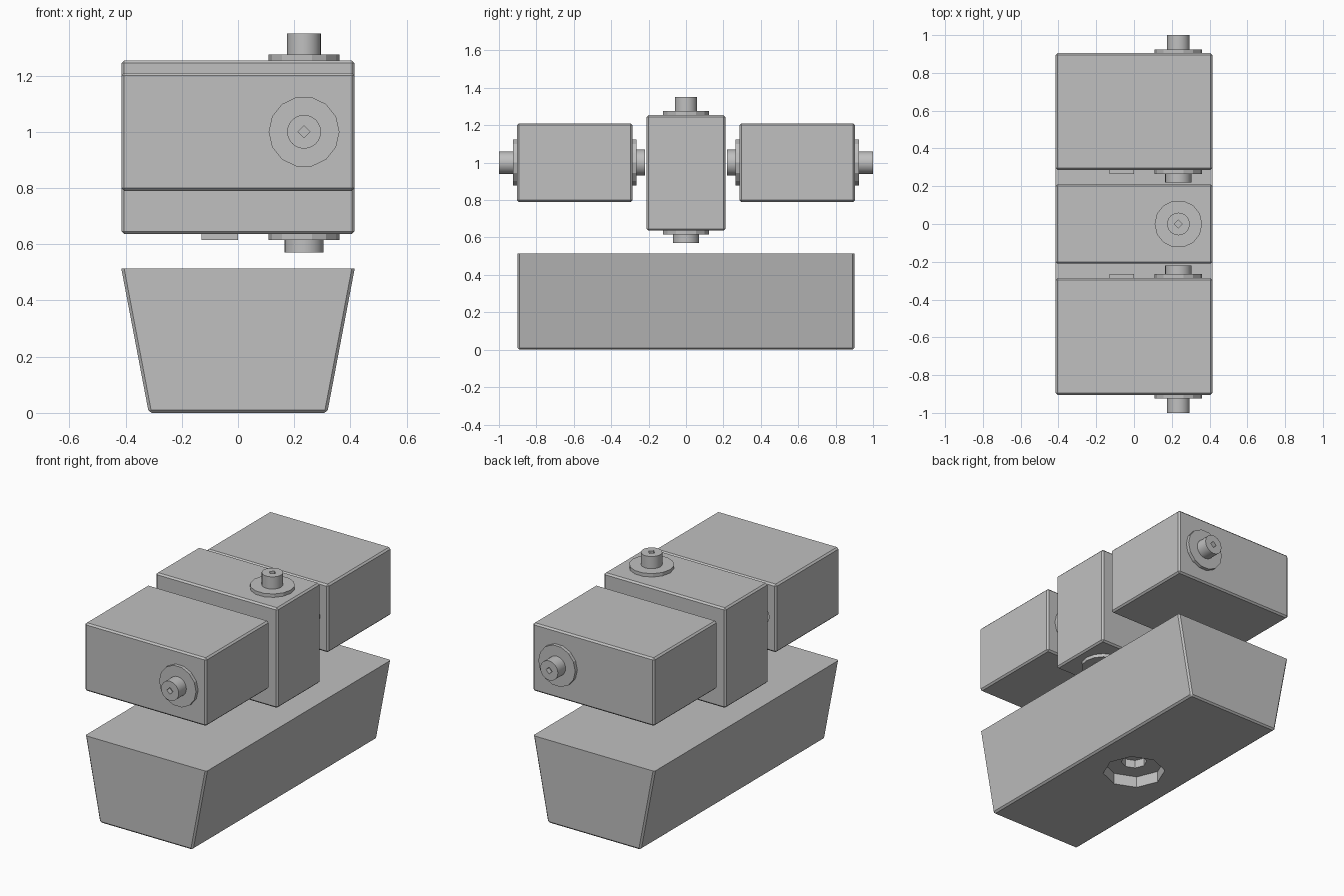
import bpy
import bmesh
from math import pi, radians
from mathutils import Matrix, Vector

cube = bpy.data.objects.get("Cube")
if cube:
    bpy.data.objects.remove(cube, do_unlink=True)

grey = bpy.data.materials.new("silver_grey")
grey.use_nodes = True
color = (0.527, 0.527, 0.527, 1)
grey.diffuse_color = color
grey.node_tree.nodes["Principled BSDF"].inputs["Base Color"].default_value = color

STUD_X = 0.235      # stud offset along the module
SOCKET_X = -0.19    # socket offset along the module
HALF = 0.309        # half length of a module along its stud axis


def make_object(name, bm):
    bmesh.ops.recalc_face_normals(bm, faces=bm.faces)
    mesh = bpy.data.meshes.new(name)
    bm.to_mesh(mesh)
    bm.free()
    mesh.materials.append(grey)
    obj = bpy.data.objects.new(name, mesh)
    bpy.context.collection.objects.link(obj)
    return obj


def block(name, size, center=(0, 0, 0), bevel=0.0):
    bm = bmesh.new()
    bmesh.ops.create_cube(bm, size=1)
    for v in bm.verts:
        v.co = Vector(a * b for a, b in zip(v.co, size)) + Vector(center)
    if bevel:
        bmesh.ops.bevel(bm, geom=bm.edges[:], offset=bevel, segments=1, affect='EDGES')
    return make_object(name, bm)


def disc(name, x, z0, z1, radius, sides):
    bm = bmesh.new()
    place = Matrix.Translation((x, 0, (z0 + z1) / 2)) @ Matrix.Rotation(pi / 2, 4, 'Z')
    bmesh.ops.create_cone(bm, cap_ends=True, segments=sides, radius1=radius,
                          radius2=radius, depth=abs(z1 - z0), matrix=place)
    return make_object(name, bm)


def cut(obj, cutter):
    """Subtract the cutter from the object, then discard the cutter."""
    cutter.hide_render = True
    mod = obj.modifiers.new("cut", 'BOOLEAN')
    mod.operation = 'DIFFERENCE'
    mod.solver = 'EXACT'
    mod.object = cutter
    graph = bpy.context.evaluated_depsgraph_get()
    mesh = bpy.data.meshes.new_from_object(obj.evaluated_get(graph))
    obj.modifiers.clear()
    obj.data = mesh
    bpy.data.objects.remove(cutter, do_unlink=True)


def cut_socket(obj, x, z):
    """Stepped octagonal recess opening downwards."""
    cut(obj, disc("socket_cutter", x, z - 0.05, z + 0.07, 0.18, 8))
    cut(obj, disc("socket_hole_cutter", x, z + 0.03, z + 0.12, 0.075, 8))


def smooth(obj):
    bpy.ops.object.select_all(action='DESELECT')
    obj.select_set(True)
    bpy.context.view_layer.objects.active = obj
    bpy.ops.object.shade_smooth_by_angle(angle=radians(28))


def module(prefix, center, tilt):
    """Beveled block with a tall stud on one end, a short stud and socket on the other."""
    body = block(prefix + "_body", (0.83, 0.42, 2 * HALF), bevel=0.01)
    cut_socket(body, SOCKET_X, -HALF)
    parts = [body]

    # tall stud with a diamond hole
    parts.append(disc(prefix + "_stud_flange", STUD_X, HALF - 0.005, HALF + 0.021, 0.126, 14))
    stud = disc(prefix + "_stud", STUD_X, HALF, 0.405, 0.06, 24)
    cut(stud, disc("hole_cutter", STUD_X, 0.375, 0.43, 0.021, 4))
    smooth(stud)
    parts.append(stud)

    # short stud and raised tab
    parts.append(disc(prefix + "_foot_flange", STUD_X, -HALF + 0.005, -HALF - 0.021, 0.126, 14))
    foot = disc(prefix + "_foot", STUD_X, -HALF, -0.375, 0.07, 24)
    smooth(foot)
    parts.append(foot)
    parts.append(block(prefix + "_tab", (0.13, 0.13, 0.091), (-0.065, 0, -HALF + 0.0245)))

    place = Matrix.Translation(center) @ Matrix.Rotation(tilt, 4, 'X')
    for part in parts:
        part.data.transform(place)


module("front_module", (0, -0.595, 1), pi / 2)
module("middle_module", (0, 0, 0.945), 0)
module("back_module", (0, 0.595, 1), -pi / 2)

# tapered base, beveled everywhere but its top rim
HEIGHT = 0.513
bm = bmesh.new()
bmesh.ops.create_cube(bm, size=1)
for v in bm.verts:
    top = v.co.z > 0
    v.co = Vector((v.co.x * (0.83 if top else 0.635), v.co.y * 1.8, HEIGHT if top else 0))
edges = [e for e in bm.edges if min(v.co.z for v in e.verts) < 0.1]
bmesh.ops.bevel(bm, geom=edges, offset=0.01, segments=1, affect='EDGES')
base = make_object("base", bm)
cut_socket(base, 0, 0)
